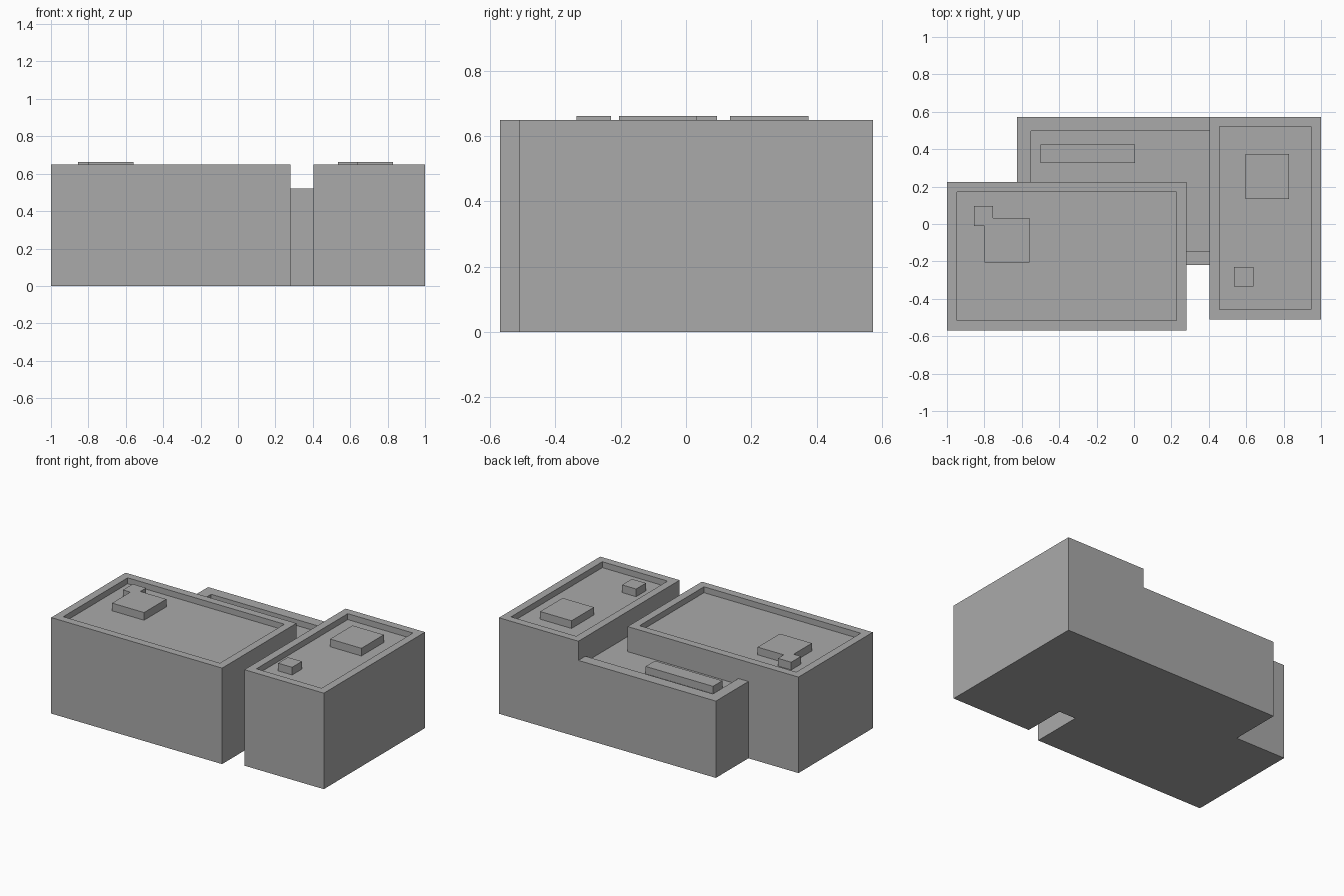
import bpy
import bmesh

cube = bpy.data.objects.get("Cube")
if cube:
    bpy.data.objects.remove(cube, do_unlink=True)

grey = bpy.data.materials.new("concrete_grey")
grey.use_nodes = True
colour = (0.4, 0.4, 0.4, 1)
grey.diffuse_color = colour
grey.node_tree.nodes["Principled BSDF"].inputs["Base Color"].default_value = colour

RIM = 0.075      # parapet thickness
DEPTH = 0.04     # roof depth below the parapet


def rect(x0, x1, y0, y1):
    return [(x0, y0), (x1, y0), (x1, y1), (x0, y1)]


def prism(name, outline, z0, z1, sunken_roof=False):
    """Extrude an outline upwards, optionally sinking the roof inside a rim."""
    bm = bmesh.new()
    base = bm.faces.new([bm.verts.new((x, y, z0)) for x, y in outline])
    out = bmesh.ops.extrude_face_region(bm, geom=[base], use_keep_orig=True)
    top = [v for v in out["geom"] if isinstance(v, bmesh.types.BMVert)]
    bmesh.ops.translate(bm, verts=top, vec=(0, 0, z1 - z0))
    bmesh.ops.recalc_face_normals(bm, faces=bm.faces)
    if sunken_roof:
        roof = max(bm.faces, key=lambda f: f.calc_center_median().z)
        bmesh.ops.inset_region(bm, faces=[roof], thickness=RIM)
        # Second ring forms the vertical inner side of the parapet
        sunk = bmesh.ops.extrude_face_region(bm, geom=[roof])
        verts = [v for v in sunk["geom"] if isinstance(v, bmesh.types.BMVert)]
        bmesh.ops.translate(bm, verts=verts, vec=(0, 0, -DEPTH))
        if roof.is_valid:
            bmesh.ops.delete(bm, geom=[roof], context='FACES')
        bmesh.ops.recalc_face_normals(bm, faces=bm.faces)
    mesh = bpy.data.meshes.new(name)
    bm.to_mesh(mesh)
    bm.free()
    mesh.materials.append(grey)
    obj = bpy.data.objects.new(name, mesh)
    bpy.context.collection.objects.link(obj)
    return obj


# Two tall blocks with sunken roofs
TALL = 0.65
prism("west_block", rect(-1, 0.28, -0.57, 0.225), 0, TALL, True)
prism("east_block", rect(0.405, 1, -0.51, 0.573), 0, TALL, True)

# Lower rear block, its parapet open towards the east block
LOW = 0.52
x0, x1, y0, y1 = -0.625, 0.405, -0.22, 0.573
prism("rear_block", rect(x0, x1, y0, y1), 0, LOW - DEPTH)
prism("rear_parapet", [
    (x1, y0), (x0, y0), (x0, y1), (x1, y1),
    (x1, y1 - RIM), (x0 + RIM, y1 - RIM),
    (x0 + RIM, y0 + RIM), (x1, y0 + RIM)], LOW - DEPTH, LOW)

# Rooftop units standing on the sunken roofs
UNIT = TALL + 0.012
FLOOR = TALL - DEPTH
prism("west_roof_unit", [
    (-0.8, -0.205), (-0.56, -0.205), (-0.56, 0.033), (-0.755, 0.033),
    (-0.755, 0.095), (-0.855, 0.095), (-0.855, -0.01), (-0.8, -0.01)],
    FLOOR, UNIT)
prism("east_large_roof_unit", rect(0.595, 0.83, 0.135, 0.375), FLOOR, UNIT)
prism("east_small_roof_unit", rect(0.535, 0.64, -0.335, -0.23), FLOOR, UNIT)
prism("rear_roof_unit", rect(-0.5, 0.005, 0.325, 0.425),
      LOW - DEPTH, LOW + 0.01)
